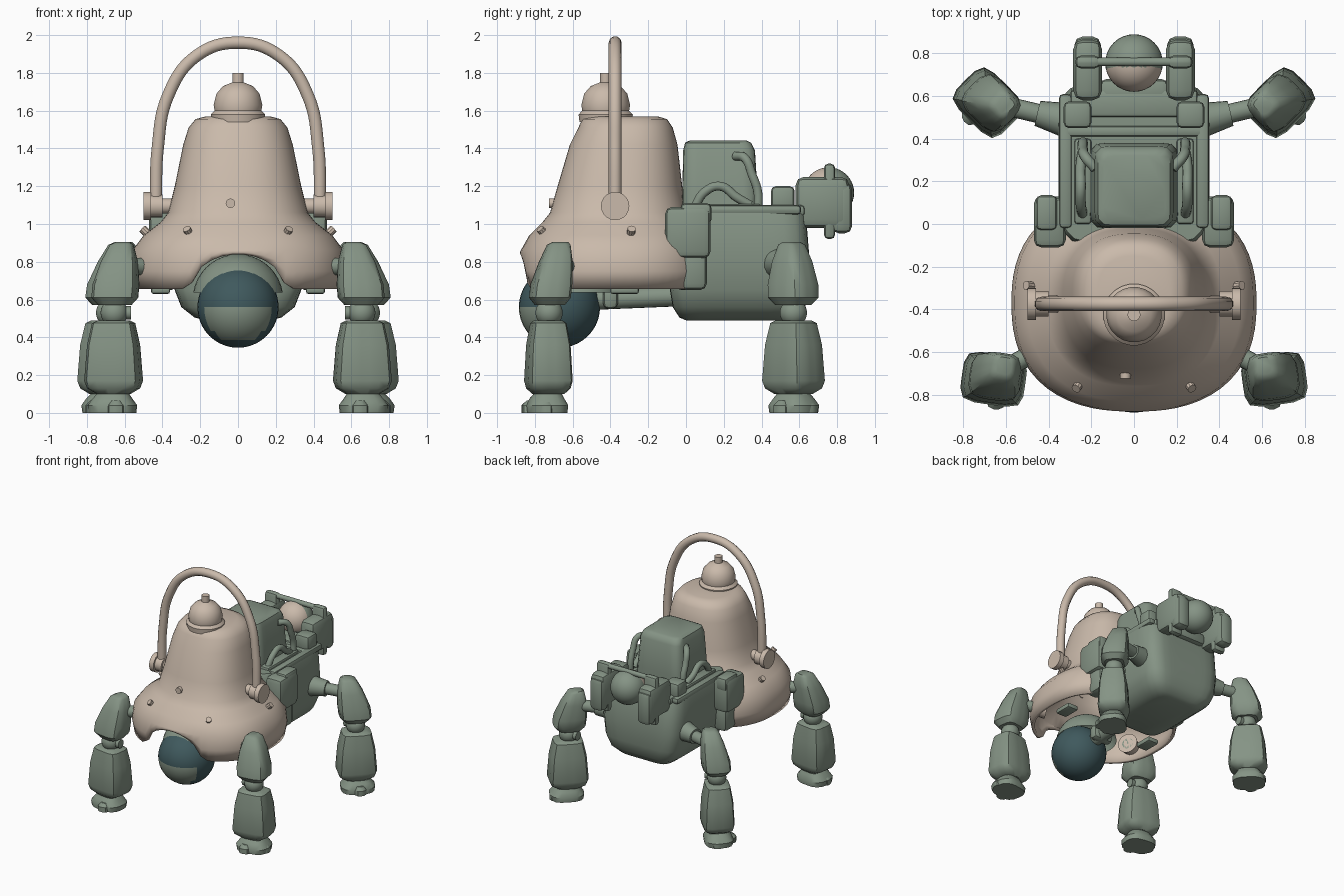
import bpy, bmesh
from math import sin, cos, pi, radians, sqrt
from mathutils import Vector, Matrix

old = bpy.data.objects.get("Cube")
if old:
    bpy.data.objects.remove(old, do_unlink=True)


def material(name, rgb):
    m = bpy.data.materials.new(name)
    m.use_nodes = True
    m.diffuse_color = (*rgb, 1)
    m.node_tree.nodes["Principled BSDF"].inputs["Base Color"].default_value = (*rgb, 1)
    return m


TAN = material("warm_tan", (0.59, 0.49, 0.405))
GREEN = material("sage_green", (0.235, 0.295, 0.235))
TEAL = material("dark_teal", (0.05, 0.10, 0.11))


def finish(name, bm, mat, mirror=False, angle=35):
    """Turn a bmesh in world coordinates into a shaded object."""
    bmesh.ops.recalc_face_normals(bm, faces=bm.faces)
    mesh = bpy.data.meshes.new(name)
    bm.to_mesh(mesh)
    bm.free()
    mesh.materials.append(mat)
    mesh.shade_smooth()
    mesh.set_sharp_from_angle(angle=radians(angle))
    ob = bpy.data.objects.new(name, mesh)
    bpy.context.scene.collection.objects.link(ob)
    if mirror:
        ob.modifiers.new("Mirror", 'MIRROR').use_mirror_merge = False
    return ob


def box(name, lo, hi, mat, bevel=0.03, mirror=False):
    lo, hi = Vector(lo), Vector(hi)
    bm = bmesh.new()
    bmesh.ops.create_cube(bm, size=1, matrix=Matrix.Translation((lo + hi) / 2)
                          @ Matrix.Diagonal((*(hi - lo), 1)))
    bmesh.ops.bevel(bm, geom=bm.edges[:], offset=bevel, segments=2, profile=0.5, affect='EDGES')
    return finish(name, bm, mat, mirror)


def loft(name, rings, mat, sides=24, power=2, yaw=0, mirror=False, caps=(True, True), shape=None, angle=40):
    """Stack superellipse rings given as (x, y, z, half width, half depth)."""
    bm = bmesh.new()
    rows = []
    for x, y, z, rx, ry in rings:
        row = []
        for i in range(sides):
            a = 2 * pi * (i + 0.5) / sides
            c, s = cos(a), sin(a)
            k = (abs(c) ** power + abs(s) ** power) ** (-1 / power)
            p = Matrix.Rotation(radians(yaw), 3, 'Z') @ Vector((rx * c * k, ry * s * k, 0))
            p += Vector((x, y, z))
            row.append(bm.verts.new(shape(p) if shape else p))
        rows.append(row)
    for r0, r1 in zip(rows, rows[1:]):
        for i in range(sides):
            j = (i + 1) % sides
            bm.faces.new((r0[i], r0[j], r1[j], r1[i]))
    for row, cap in zip((rows[0], rows[-1]), caps):
        if cap:
            bm.faces.new(row)
    return finish(name, bm, mat, mirror, angle)


def rod(name, a, b, r, mat, mirror=False, r2=None, sides=20):
    a, b = Vector(a), Vector(b)
    bm = bmesh.new()
    turn = (b - a).to_track_quat('Z', 'Y').to_matrix().to_4x4()
    bmesh.ops.create_cone(bm, cap_ends=True, segments=sides, radius1=r, radius2=r2 or r,
                          depth=(b - a).length, matrix=Matrix.Translation((a + b) / 2) @ turn)
    return finish(name, bm, mat, mirror)


def ball(name, c, r, mat, mirror=False, keep_above=None):
    bm = bmesh.new()
    bmesh.ops.create_uvsphere(bm, u_segments=32, v_segments=20, radius=r, matrix=Matrix.Translation(c))
    if keep_above is not None:
        low = [v for v in bm.verts if v.co.z < keep_above]
        bmesh.ops.delete(bm, geom=low, context='VERTS')
    return finish(name, bm, mat, mirror, 60)


def tube(name, points, r, mat, mirror=False):
    cu = bpy.data.curves.new(name, 'CURVE')
    cu.dimensions = '3D'
    cu.bevel_depth, cu.bevel_resolution, cu.resolution_u, cu.use_fill_caps = r, 3, 8, True
    sp = cu.splines.new('BEZIER')
    sp.bezier_points.add(len(points) - 1)
    for bp, p in zip(sp.bezier_points, points):
        bp.co = p
        bp.handle_left_type = bp.handle_right_type = 'AUTO'
    tmp = bpy.data.objects.new(name + "_path", cu)
    bpy.context.scene.collection.objects.link(tmp)
    bm = bmesh.new()
    mesh = bpy.data.meshes.new_from_object(tmp.evaluated_get(bpy.context.evaluated_depsgraph_get()))
    bm.from_mesh(mesh)
    bpy.data.objects.remove(tmp, do_unlink=True)
    return finish(name, bm, mat, mirror, 50)


# Bell hull, hollow, with the front rim squeezed up into an arch
def front_arch(p):
    if p.y < -0.4 and abs(p.x) < 0.25 and p.z < 0.86:
        lift = 0.18 * sqrt(1 - (p.x / 0.25) ** 2)
        p.z = 0.86 - (0.86 - p.z) * (1 - lift / 0.2)
    return p


bell = loft("bell_hull", [
    (0, -.37, .655, .555, .50), (0, -.37, .75, .575, .51), (0, -.37, .86, .56, .505),
    (0, -.365, .94, .50, .465), (0, -.36, 1.01, .41, .40), (0, -.36, 1.06, .37, .36),
    (0, -.35, 1.2, .335, .33), (0, -.33, 1.42, .29, .285), (0, -.32, 1.51, .262, .25),
    (0, -.325, 1.555, .225, .225), (0, -.33, 1.57, .17, .18)],
    TAN, sides=64, power=2.4, caps=(False, True), shape=front_arch, angle=75)
shell = bell.modifiers.new("Wall", 'SOLIDIFY')
shell.thickness, shell.offset = 0.025, -1

# Top knob, rim bolts and front rivet
loft("knob", [(0, -.425, z, r, r) for z, r in (
    (1.54, .14), (1.58, .145), (1.60, .125), (1.63, .13), (1.69, .115), (1.73, .08), (1.75, .03),
    (1.755, .03), (1.80, .03))], TAN)
for i, deg in enumerate((-58, 10, 55)):
    d = Vector((cos(radians(deg)) * .53, sin(radians(deg)) * .49, 0))
    c = Vector((0, -.37, .94)) + d * .9
    rod(f"rim_bolt_{i + 1}", c, c + d * .07 + Vector((0, 0, .035)), .022, TAN, True, sides=10)
rod("front_rivet", (-.04, -.68, 1.11), (-.04, -.725, 1.11), .025, TAN, sides=12)

# Carrying handle and its pivots
tube("handle", [(-.435, -.375, 1.1), (-.425, -.375, 1.4), (-.37, -.375, 1.68), (-.22, -.375, 1.89),
                (0, -.375, 1.96), (.22, -.375, 1.89), (.37, -.375, 1.68), (.425, -.375, 1.4),
                (.435, -.375, 1.1)], .034, TAN)
rod("handle_pivots", (.46, -.375, 1.095), (.50, -.375, 1.095), .075, TAN, True)
rod("pivot_hubs", (.40, -.375, 1.095), (.47, -.375, 1.095), .06, TAN, True)
rod("pivot_axles", (.32, -.375, 1.095), (.41, -.375, 1.095), .04, TAN, True)

# Eye with a lower lid patch, hood and neck
eye = ball("eye", (0, -.67, .56), .215, TEAL)
eye.data.materials.append(GREEN)
for f in eye.data.polygons:
    n = f.normal
    if n.y < -.5 and -.8 < n.z < .05:
        f.material_index = 1
ball("eye_hood", (0, -.58, .60), .24, GREEN, keep_above=.62)
rod("eye_neck", (0, -.5, .60), (0, -.02, .62), .055, GREEN)
box("neck_collar", (-.09, -.44, .55), (.09, -.36, .67), GREEN)
box("rim_brackets", (.36, -.40, .63), (.46, -.25, .67), GREEN, .012, True)

# Rear tank body
loft("tank_body", [
    (0, .27, .49, .17, .27), (0, .275, .505, .23, .31), (0, .28, .56, .30, .35), (0, .285, .65, .335, .37),
    (0, .285, .8, .355, .37), (0, .27, 1.05, .35, .365), (0, .265, 1.085, .335, .35)],
    GREEN, sides=48, power=7, angle=50)
box("deck_rails", (.29, -.02, 1.05), (.352, .61, 1.1), GREEN, .02, True)
box("deck_crossbar", (-.33, .41, 1.06), (.33, .46, 1.1), GREEN, .015)
box("rear_deck", (-.3, .5, 1.04), (.3, .63, 1.1), GREEN, .02)
box("rear_blocks", (.2, .45, 1.06), (.33, .575, 1.2), GREEN, .025, True)
box("side_pods", (.32, -.11, .82), (.47, .13, 1.09), GREEN, .035, True)
box("side_pods_lower", (.32, -.06, .65), (.44, .11, .88), GREEN, .035, True)
box("pod_lids", (.36, -.03, 1.0), (.46, .135, 1.11), GREEN, .025, True)

# Cabin box with side pipes
loft("cabin", [(0, .18, 1.05, .21, .20), (0, .18, 1.15, .205, .20), (0, .175, 1.39, .185, .19),
               (0, .17, 1.43, .17, .175), (0, .17, 1.442, .145, .15)], GREEN, sides=40, power=9)
tube("upper_pipes", [(.18, .26, 1.36), (.225, .31, 1.35), (.24, .35, 1.26), (.24, .38, 1.17), (.24, .38, 1.06)],
     .024, GREEN, True)
tube("lower_pipes", [(.24, .04, 1.08), (.25, .1, 1.17), (.25, .18, 1.2), (.25, .27, 1.14), (.24, .34, 1.10)],
     .024, GREEN, True)
box("pipe_base", (.2, .0, 1.06), (.28, .4, 1.105), GREEN, .015, True)

# Rear sensor: ball between two boxes
sensor = ball("sensor_ball", (0, .755, 1.165), .135, GREEN)
sensor.data.materials.append(TAN)
for f in sensor.data.polygons:
    if f.center.y < .74 and f.center.z > 1.1:
        f.material_index = 1
box("sensor_boxes", (.15, .58, .98), (.285, .865, 1.25), GREEN, .045, True)
box("sensor_straps", (.16, .73, .92), (.275, .79, 1.32), GREEN, .025, True)
box("sensor_pads", (.155, .77, .95), (.28, .88, 1.22), GREEN, .04, True)
rod("sensor_bar", (-.17, .76, 1.295), (.17, .76, 1.295), .02, GREEN)
box("sensor_mount", (-.16, .56, 1.0), (.16, .68, 1.1), GREEN, .03)


# Legs: (outward shift, height, half width, half depth) per ring
UPPER = [(-.05, .905, .035, .04), (-.04, .89, .06, .06), (-.02, .80, .095, .085), (.01, .68, .12, .105),
         (.02, .61, .12, .105), (.02, .57, .085, .075)]
LOWER = [(.03, .49, .08, .07), (.03, .475, .11, .09), (.03, .36, .135, .11), (.03, .17, .15, .12),
         (.03, .13, .135, .11), (.03, .10, .085, .08)]
FOOT = [(.04, 0, .125, .105), (.04, .04, .13, .11), (.04, .075, .105, .09), (.03, .12, .07, .06)]


def leg(side, x, y, heading, yaw, root, root_mat):
    out = Vector((cos(radians(heading)), sin(radians(heading)), 0))

    def rings(table):
        return [(x + out.x * o, y + out.y * o, z, a, b) for o, z, a, b in table]

    for part, table, p in (("thighs", UPPER, 4), ("shins", LOWER, 5), ("feet", FOOT, 3)):
        loft(f"{side}_{part}", rings(table), GREEN, 20, p, yaw, True)
    knee = Vector((x, y, .53)) + out * .025
    ball(f"{side}_knees", knee, .072, GREEN, True)
    rod(f"{side}_knee_pins", knee - Vector((.09, 0, 0)), knee + Vector((.06, 0, 0)), .035, GREEN, True)
    # toes spread around the outward direction
    for i, turn in enumerate((-35, 35)):
        d = Matrix.Rotation(radians(turn), 3, 'Z') @ out
        t = Vector((x, y, 0)) + d * .11
        loft(f"{side}_toes_{i + 1}", [(t.x, t.y, 0, .055, .045), (t.x, t.y, .04, .055, .045),
                                      (t.x, t.y, .065, .03, .025)], GREEN, 12, 3, heading + turn, True)
    # hip arm and socket
    root, hip = Vector(root), Vector((x, y, .78)) - out * .02
    rod(f"{side}_hip_arms", root, hip, .045, GREEN, True)
    rod(f"{side}_hip_sockets", root, root.lerp(hip, .4), .08, root_mat, True, r2=.06)


leg("front", .64, -.705, -52, 8, (.42, -.58, .77), TAN)
leg("rear", .655, .565, 8, 45, (.33, .49, .79), GREEN)
